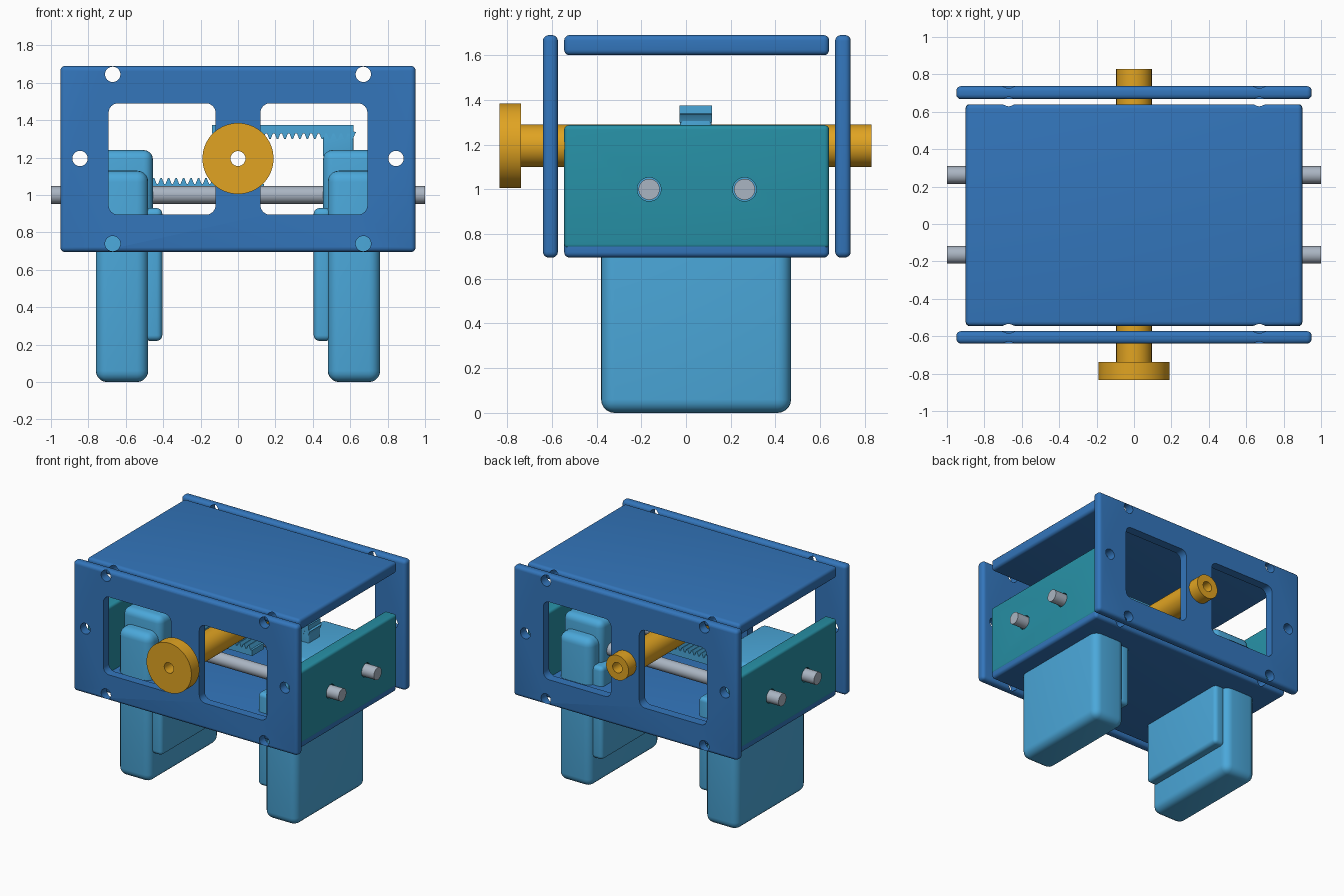
import bpy, bmesh, math
from mathutils import Matrix, Vector

if "Cube" in bpy.data.objects:
    bpy.data.objects.remove(bpy.data.objects["Cube"])


def mat(name, rgb):
    m = bpy.data.materials.new(name)
    m.diffuse_color = (*rgb, 1)
    m.use_nodes = True
    m.node_tree.nodes["Principled BSDF"].inputs["Base Color"].default_value = m.diffuse_color
    return m


BLUE = mat("plate_blue", (0.033, 0.18, 0.50))
LIGHT = mat("finger_blue", (0.07, 0.39, 0.70))
TEAL = mat("side_teal", (0.02, 0.28, 0.38))
GOLD = mat("shaft_gold", (0.75, 0.37, 0.016))
STEEL = mat("rod_steel", (0.40, 0.46, 0.54))
SHAFT_Z = 1.195


def finish(name, bm, material=None):
    bmesh.ops.recalc_face_normals(bm, faces=bm.faces)
    me = bpy.data.meshes.new(name)
    bm.to_mesh(me)
    bm.free()
    ob = bpy.data.objects.new(name, me)
    bpy.context.collection.objects.link(ob)
    if material:
        me.materials.append(material)
    me.shade_smooth()
    me.set_sharp_from_angle(angle=math.radians(32))
    return ob


def box(name, x, y, z, material, bevel):
    """Rounded block from (min, max) pairs."""
    bm = bmesh.new()
    size = [b - a for a, b in (x, y, z)]
    mid = [(a + b) / 2 for a, b in (x, y, z)]
    bmesh.ops.create_cube(bm, size=1, matrix=Matrix.Translation(mid) @ Matrix.Diagonal((*size, 1)))
    bmesh.ops.bevel(bm, geom=bm.edges[:], offset=bevel, segments=5, profile=0.5, affect='EDGES')
    return finish(name, bm, material)


def add_cyl(bm, centre, r, length, axis):
    rot = Matrix.Rotation(math.pi / 2, 4, 'Y' if axis == 'x' else 'X')
    bmesh.ops.create_cone(bm, cap_ends=True, segments=40, radius1=r, radius2=r, depth=length,
                          matrix=Matrix.Translation(centre) @ rot)


def add_prism(bm, pts, y0, y1):
    """Extrude an xz outline along y."""
    f = bm.faces.new([bm.verts.new((x, y0, z)) for x, z in pts])
    new = bmesh.ops.extrude_face_region(bm, geom=[f])["geom"]
    bmesh.ops.translate(bm, verts=[v for v in new if isinstance(v, bmesh.types.BMVert)],
                        vec=(0, y1 - y0, 0))


def cut(ob, *cutters):
    for c in cutters:
        m = ob.modifiers.new("cut", 'BOOLEAN')
        m.operation, m.solver, m.object = 'DIFFERENCE', 'EXACT', c
    dg = bpy.context.evaluated_depsgraph_get()
    me = bpy.data.meshes.new_from_object(ob.evaluated_get(dg))
    ob.modifiers.clear()
    ob.data = me
    me.shade_smooth()
    me.set_sharp_from_angle(angle=math.radians(32))


# Cutters: screw holes along y, plate windows, rod holes along x
bm = bmesh.new()
for s in (-1, 1):
    for x, z in ((0.67, 1.645), (0.67, 0.74), (0.845, SHAFT_Z)):
        add_cyl(bm, (s * x, 0, z), 0.041, 3, 'y')
add_cyl(bm, (0, 0, SHAFT_Z), 0.094, 3, 'y')
drills = finish("drill_cutter", bm)

bm = bmesh.new()
x0, x1, z0, z1, r = 0.12, 0.692, 0.895, 1.49, 0.05
for s in (-1, 1):
    pts = []
    for k, (cx, cz) in enumerate(((x1 - r, z1 - r), (x0 + r, z1 - r), (x0 + r, z0 + r), (x1 - r, z0 + r))):
        for i in range(7):
            a = (k + i / 6) * math.pi / 2
            pts.append((s * (cx + r * math.cos(a)), cz + r * math.sin(a)))
    add_prism(bm, pts, -1.5, 1.5)
windows = finish("window_cutter", bm)

RODS_Y = (-0.165, 0.262)
bm = bmesh.new()
for y in RODS_Y:
    add_cyl(bm, (0, y, 1.0), 0.053, 3, 'x')
rod_holes = finish("rod_hole_cutter", bm)

# Housing plates
for name, y in (("front_plate", (-0.64, -0.573)), ("back_plate", (0.667, 0.737))):
    cut(box(name, (-0.95, 0.95), y, (0.695, 1.69), BLUE, 0.026), drills, windows)
cut(box("top_plate", (-0.9, 0.9), (-0.545, 0.64), (1.6, 1.69), BLUE, 0.024), drills)
cut(box("bottom_plate", (-0.897, 0.897), (-0.545, 0.64), (0.695, 0.785), BLUE, 0.024), drills)
for name, x in (("left_side_plate", (-0.9, -0.8)), ("right_side_plate", (0.8, 0.9))):
    cut(box(name, x, (-0.545, 0.64), (0.735, 1.287), TEAL, 0.02), drills, rod_holes)
for c in (drills, windows, rod_holes):
    bpy.data.objects.remove(c)

# Guide rods
for i, y in enumerate(RODS_Y):
    bm = bmesh.new()
    add_cyl(bm, (0, y, 1.0), 0.047, 2.0, 'x')
    finish(f"guide_rod_{i + 1}", bm, STEEL)

# Hollow drive shaft with a knob flange, turned around y
profile = [(0.04, -0.835), (0.19, -0.835), (0.19, -0.738), (0.095, -0.738), (0.095, 0.83), (0.04, 0.83)]
bm = bmesh.new()
n = 64
rings = [[bm.verts.new((r * math.cos(2 * math.pi * i / n), y, SHAFT_Z + r * math.sin(2 * math.pi * i / n)))
          for i in range(n)] for r, y in profile]
for k, a in enumerate(rings):
    b = rings[(k + 1) % len(rings)]
    for i in range(n):
        j = (i + 1) % n
        bm.faces.new((a[i], a[j], b[j], b[i]))
finish("drive_shaft", bm, GOLD)

# Fingers: leg, carriage and grip pad on each side
for side, s in (("left", -1), ("right", 1)):
    def span(a, b):
        return tuple(sorted((s * a, s * b)))
    box(f"{side}_finger", span(0.48, 0.76), (-0.38, 0.47), (0, 1.13), LIGHT, 0.06)
    box(f"{side}_carriage", span(0.455, 0.785), (-0.285, 0.375), (0.84, 1.24), LIGHT, 0.05)
    box(f"{side}_grip_pad", span(0.405, 0.5), (-0.345, 0.435), (0.22, 0.93), LIGHT, 0.03)

# Toothed racks, the lower one turned half a revolution about the shaft
outline = [(-0.14, 1.375), (-0.14, 1.33)]
for i in range(19):
    x = -0.125 + i * 0.04
    outline += [(x, 1.33), (x + 0.012, 1.3), (x + 0.02, 1.3), (x + 0.032, 1.33)]
outline += [(0.632, 1.335), (0.617, 1.34), (0.617, 1.375)]
for name, s in (("upper_rack", 1), ("lower_rack", -1)):
    bm = bmesh.new()
    add_prism(bm, [(s * x, SHAFT_Z + s * (z - SHAFT_Z)) for x, z in outline], -0.028, 0.116)
    finish(name, bm, LIGHT)

# Post carrying the upper rack
box("rack_post", (0.455, 0.617), (-0.026, 0.114), (1.2, 1.35), LIGHT, 0.012)
